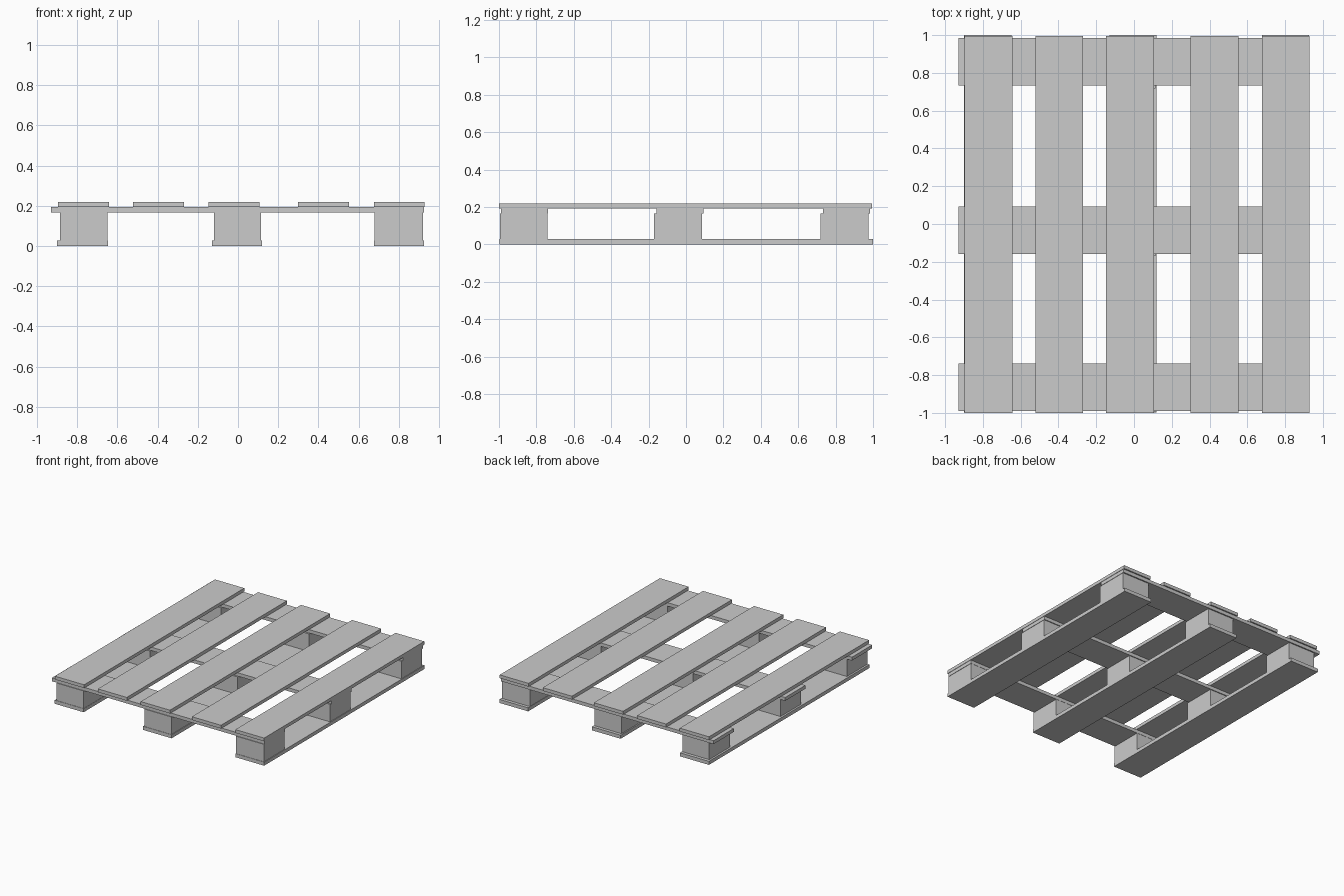
import bpy
import bmesh
from mathutils import Matrix, Vector

if "Cube" in bpy.data.objects:
    bpy.data.objects.remove(bpy.data.objects["Cube"])


def box(name, x, y, z):
    """Box spanning the (min, max) range on each axis."""
    lo, hi = Vector((x[0], y[0], z[0])), Vector((x[1], y[1], z[1]))
    bm = bmesh.new()
    bmesh.ops.create_cube(bm, size=1, matrix=Matrix.Diagonal((*(hi - lo), 1)))
    mesh = bpy.data.meshes.new(name)
    bm.to_mesh(mesh)
    bm.free()
    obj = bpy.data.objects.new(name, mesh)
    obj.location = (lo + hi) / 2
    bpy.context.collection.objects.link(obj)
    return obj


# Deck boards running front to back
deck = [(-0.897, -0.642), (-0.522, -0.27), (-0.148, 0.107), (0.298, 0.552), (0.677, 0.928)]
for i, x in enumerate(deck):
    box(f"deck_board_{i + 1}", x, (-1.0, 0.995), (0.193, 0.219))

# Cross boards under the deck
cross = [(-0.99, -0.738), (-0.158, 0.093), (0.732, 0.985)]
for i, y in enumerate(cross):
    box(f"cross_board_{i + 1}", (-0.93, 0.925), y, (0.166, 0.193))

# Bottom runners, each carrying three spacer blocks
runners = [(-0.9, -0.648), (-0.13, 0.12), (0.677, 0.927)]
blocks_x = [(-0.885, -0.65), (-0.12, 0.115), (0.68, 0.922)]
blocks_y = [(-0.995, -0.74), (-0.17, 0.086), (0.718, 0.975)]
for i, (rx, bx) in enumerate(zip(runners, blocks_x)):
    box(f"bottom_runner_{i + 1}", rx, (-0.998, 1.0), (0.0, 0.028))
    for j, by in enumerate(blocks_y):
        box(f"spacer_block_{i + 1}_{j + 1}", bx, by, (0.028, 0.166))
